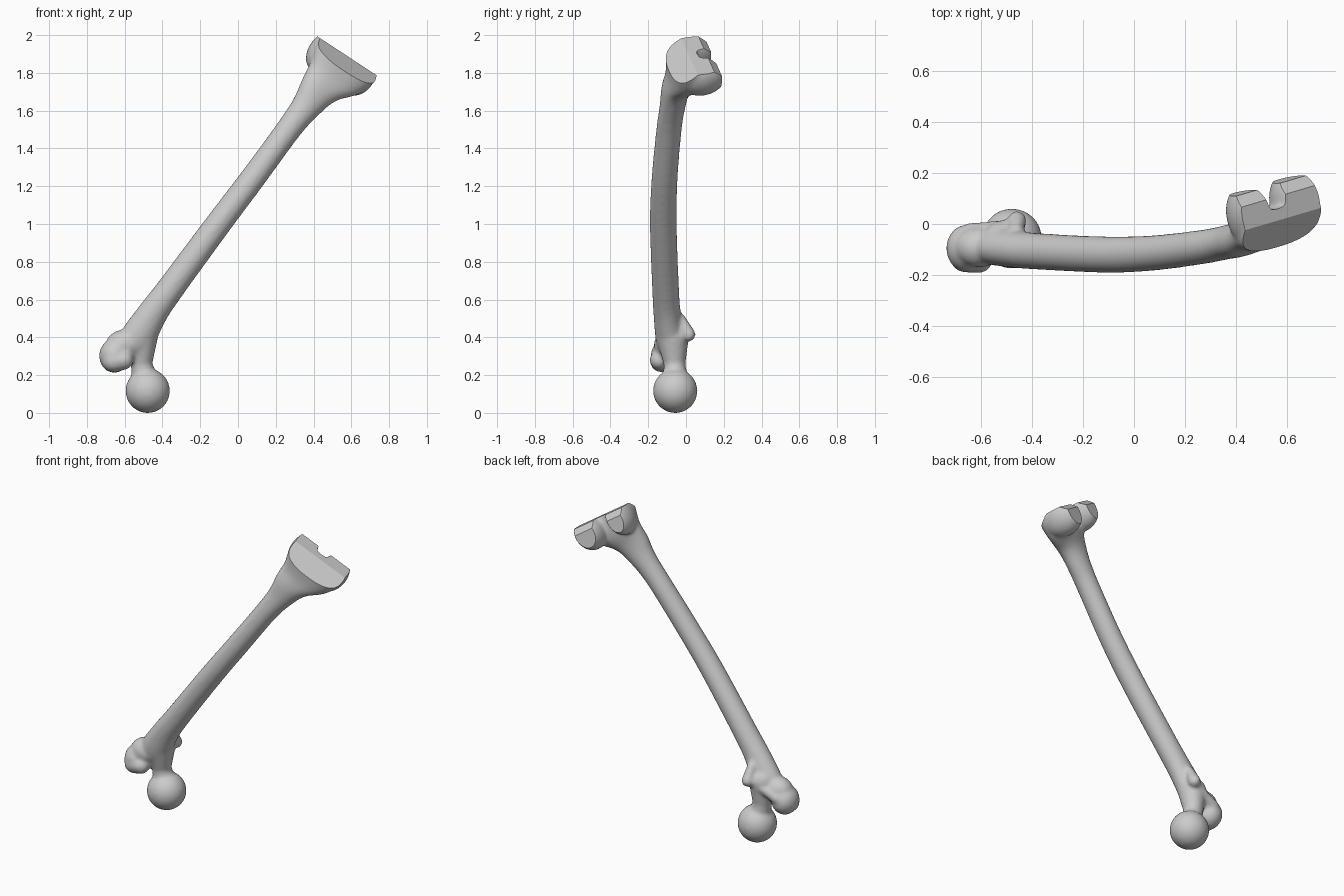
import bpy, bmesh, math
from mathutils import Vector, Matrix

if "Cube" in bpy.data.objects:
    bpy.data.objects.remove(bpy.data.objects["Cube"])

# Local frame of the knee end: L = side to side, P = towards back, D = along the bone
D = Vector((0.549, 0, 0.836)).normalized()
P = Vector((-0.2, 0.97, 0.131)).normalized()
L = P.cross(D).normalized()
FRAME = Matrix((L, P, D)).transposed().to_4x4()

bm = bmesh.new()


def knee(l, p, d):
    return tuple(L * l + P * p + D * d)


def ball(c, r, frame=Matrix.Identity(4)):
    r = r if isinstance(r, tuple) else (r, r, r)
    m = Matrix.Translation(c) @ frame @ Matrix.Diagonal((*r, 1))
    bmesh.ops.create_uvsphere(bm, u_segments=40, v_segments=24, radius=1, matrix=m)


def chain(a, b, ra, rb, n=8):
    for i in range(n + 1):
        t = i / n
        ball(Vector(a).lerp(Vector(b), t), ra + (rb - ra) * t)


def spline(pts, steps):
    out = []
    for i in range(len(pts) - 1):
        q = [pts[max(i - 1, 0)], pts[i], pts[i + 1], pts[min(i + 2, len(pts) - 1)]]
        for s in range(steps):
            t = s / steps
            out.append([0.5 * (2 * b + (c - a) * t + (2 * a - 5 * b + 4 * c - d) * t * t
                               + (3 * b - a - 3 * c + d) * t ** 3) for a, b, c, d in zip(*q)])
    return out + [list(pts[-1])]


def loft(sections, seg=40):
    rings = []
    for x, y, z, hl, hp, n in spline(sections, 6):
        ring = []
        for k in range(seg):
            a = 2 * math.pi * k / seg
            c, s = math.cos(a), math.sin(a)
            u = math.copysign(abs(c) ** (2 / n), c) * hl
            v = math.copysign(abs(s) ** (2 / n), s) * hp
            ring.append(bm.verts.new(Vector((x, y, z)) + L * u + P * v))
        rings.append(ring)
    for r, q in zip(rings, rings[1:]):
        for k in range(seg):
            j = (k + 1) % seg
            bm.faces.new((r[k], r[j], q[j], q[k]))
    bm.faces.new(rings[0][::-1])
    bm.faces.new(rings[-1])


# Shaft flaring into the knee end: centre, half width, half depth, squareness
loft([
    (-0.58, -0.085, 0.33, 0.07, 0.06, 2),
    (-0.535, -0.085, 0.39, 0.095, 0.075, 2),
    (-0.45, -0.10, 0.53, 0.08, 0.072, 2),
    (-0.36, -0.108, 0.655, 0.073, 0.071, 2),
    (-0.105, -0.12, 1.0, 0.069, 0.071, 2),
    (0.08, -0.113, 1.245, 0.067, 0.069, 2),
    (0.267, -0.09, 1.5, 0.067, 0.067, 2),
    (0.36, -0.072, 1.62, 0.08, 0.067, 2),
    (0.43, -0.055, 1.71, 0.108, 0.07, 2.2),
    (*knee(-0.535, 0.11, 1.76), 0.155, 0.076, 2.4),
    (*knee(-0.528, 0.117, 1.86), 0.185, 0.078, 2.7),
    (*knee(-0.525, 0.118, 1.96), 0.185, 0.075, 2.7),
])

# Two condyles
ball(knee(-0.645, 0.19, 1.845), (0.076, 0.13, 0.115), FRAME)
ball(knee(-0.422, 0.19, 1.84), (0.092, 0.135, 0.115), FRAME)

# Head and neck
ball((-0.478, -0.057, 0.117), 0.1175)
chain((-0.49, -0.057, 0.16), (-0.512, -0.06, 0.26), 0.068, 0.057)
chain((-0.512, -0.06, 0.26), (-0.51, -0.07, 0.4), 0.057, 0.085)

# Greater trochanter
ball((-0.655, -0.095, 0.302), (0.08, 0.092, 0.09))
ball((-0.605, -0.09, 0.36), (0.095, 0.08, 0.08))
chain((-0.66, -0.13, 0.275), (-0.605, -0.14, 0.28), 0.06, 0.052)

# Lesser trochanter and the crest between the two
chain((-0.46, -0.03, 0.5), (-0.458, 0.013, 0.415), 0.028, 0.038)
chain((-0.64, -0.03, 0.33), (-0.47, -0.01, 0.41), 0.035, 0.028, 14)

mesh = bpy.data.meshes.new("femur")
bmesh.ops.recalc_face_normals(bm, faces=bm.faces)
bm.to_mesh(mesh)
bm.free()
bone = bpy.data.objects.new("femur", mesh)
bpy.context.collection.objects.link(bone)

# Fuse the parts into one smooth skin
rem = bone.modifiers.new("fuse", 'REMESH')
rem.mode = 'VOXEL'
rem.voxel_size = 0.01
sm = bone.modifiers.new("soften", 'SMOOTH')
sm.factor = 0.5
sm.iterations = 10
bm = bmesh.new()
bm.from_object(bone, bpy.context.evaluated_depsgraph_get())
bone.modifiers.clear()

# Flat saw cuts at the knee: back, back bevel, front bevel, end
cuts = [
    (knee(0, 0.284, 1.84), P),
    (knee(0, 0.262, 1.88), P * 0.037 + D * 0.044),
    (knee(0, 0.05, 1.83), P * -0.067 + D * 0.10),
    (knee(0, 0.2, 1.897), D),
]
for co, no in cuts:
    geom = bm.verts[:] + bm.edges[:] + bm.faces[:]
    bmesh.ops.bisect_plane(bm, geom=geom, dist=1e-5, plane_co=co,
                           plane_no=no.normalized(), clear_outer=True)
    rim = [e for e in bm.edges if e.is_boundary]
    bmesh.ops.holes_fill(bm, edges=rim, sides=0)
bmesh.ops.triangulate(bm, faces=[f for f in bm.faces if len(f.verts) > 4])

# Stand the bone on the ground
low = min(v.co.z for v in bm.verts)
bmesh.ops.translate(bm, vec=(0, 0, -low), verts=bm.verts)
bmesh.ops.recalc_face_normals(bm, faces=bm.faces)
bm.to_mesh(mesh)
bm.free()

bpy.context.view_layer.objects.active = bone
bone.select_set(True)
bpy.ops.object.shade_smooth_by_angle(angle=math.radians(30))
